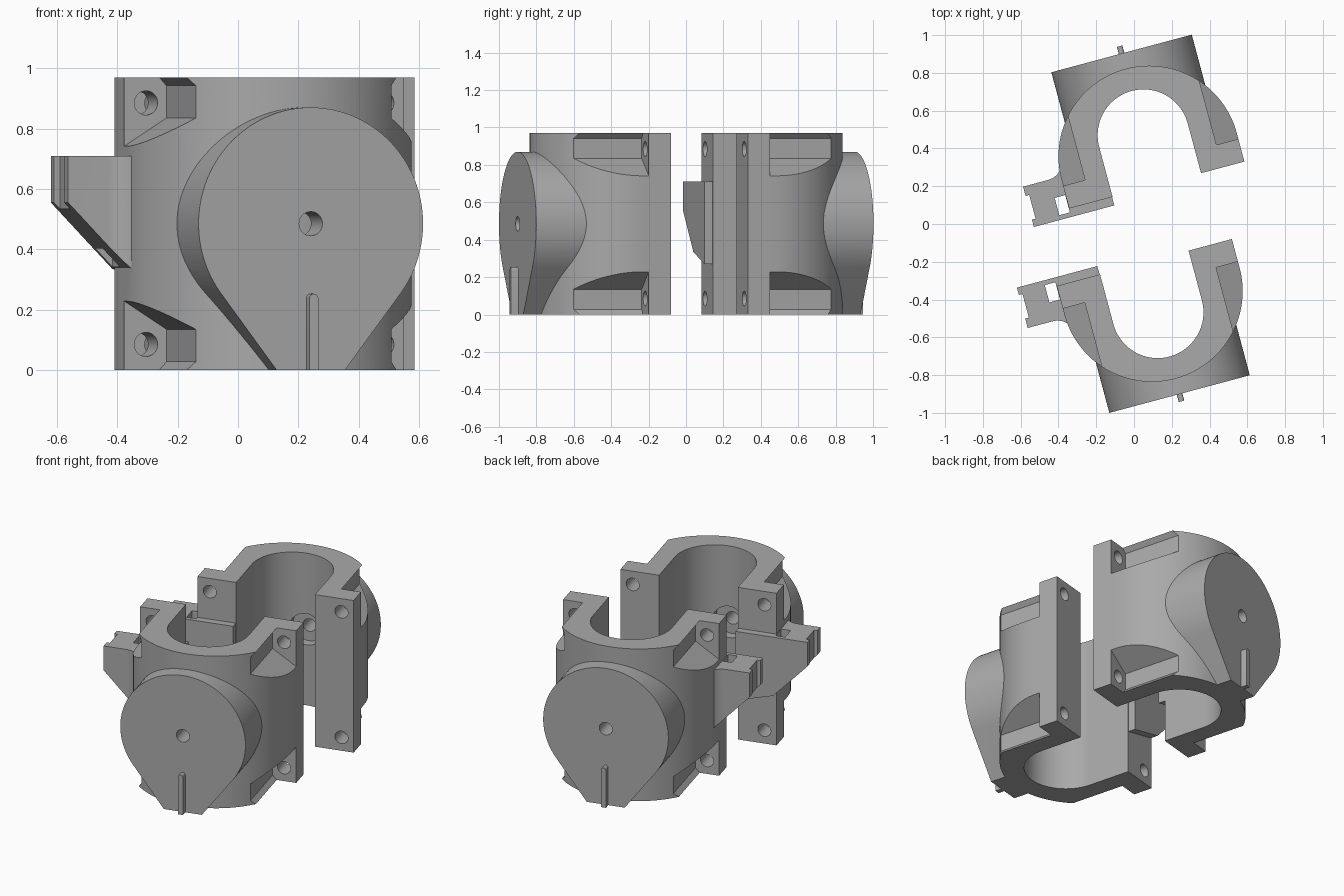
import bpy, bmesh, math
from mathutils import Matrix

if "Cube" in bpy.data.objects:
    bpy.data.objects.remove(bpy.data.objects["Cube"])

H = 0.97            # height of the clamp
MID = H / 2
grey = bpy.data.materials.new("plain_grey")
grey.diffuse_color = (0.40, 0.40, 0.40, 1)
grey.use_nodes = True
grey.node_tree.nodes["Principled BSDF"].inputs["Base Color"].default_value = grey.diffuse_color


def arc(cx, cy, r, a0, a1, n):
    """Points on an arc, angles in degrees."""
    return [(cx + r * math.cos(math.radians(a0 + (a1 - a0) * i / n)),
             cy + r * math.sin(math.radians(a0 + (a1 - a0) * i / n))) for i in range(n + 1)]


def circle(cx, cy, r, n=32):
    return arc(cx, cy, r, 0, 360, n)[:-1]


def prism(name, pts, lo, hi, axis="z"):
    """Extrude a flat outline along z, or an (x, z) outline along y."""
    bm = bmesh.new()
    place = (lambda p, h: (p[0], p[1], h)) if axis == "z" else (lambda p, h: (p[0], h, p[1]))
    a = [bm.verts.new(place(p, lo)) for p in pts]
    b = [bm.verts.new(place(p, hi)) for p in pts]
    bm.faces.new(a)
    bm.faces.new(b)
    for i in range(len(pts)):
        j = (i + 1) % len(pts)
        bm.faces.new((a[i], a[j], b[j], b[i]))
    bmesh.ops.recalc_face_normals(bm, faces=bm.faces)
    me = bpy.data.meshes.new(name)
    bm.to_mesh(me)
    bm.free()
    ob = bpy.data.objects.new(name, me)
    bpy.context.collection.objects.link(ob)
    me.materials.append(grey)
    return ob


def combine(ob, tool, op):
    """Apply a boolean and remove the tool."""
    mod = ob.modifiers.new(op, "BOOLEAN")
    mod.operation, mod.object, mod.solver = op, tool, "EXACT"
    bpy.context.view_layer.objects.active = ob
    bpy.ops.object.modifier_apply(modifier=mod.name)
    bpy.data.objects.remove(tool, do_unlink=True)


def rect(x0, y0, x1, y1):
    return [(x0, y0), (x1, y0), (x1, y1), (x0, y1)]


# Shell body: rounded front, flat sides running to the split face
half = prism("front_half", [(-0.48, -0.211)] + arc(0, -0.368, 0.48, 180, 360, 72)
             + [(0.48, -0.211)], 0, H)

# Bolt pockets in the four corners, with a sloping floor and a small lip
for sx in (-1, 1):
    for top in (False, True):
        section = [(0.335, 0.835), (0.335, 0.942), (0.36, H), (0.36, 1.1),
                   (0.7, 1.1), (0.7, 0.60)]
        pts = [(sx * x, z if top else H - z) for x, z in section]
        combine(half, prism("pocket", pts, -1.2, -0.335, "y"), "DIFFERENCE")

# Teardrop boss on the front
boss = arc(0, MID, 0.385, -37, 217, 72) + [(-0.117, 0), (0.117, 0)]
combine(half, prism("boss", boss, -0.932, -0.45, "y"), "UNION")

# Side clip and raised tab, with a slanted underside
plan = [(-0.686, -0.165), (-0.245, -0.165), (-0.245, -0.26), (-0.40, -0.30), (-0.40, -0.50),
        (-0.452, -0.485)] + arc(-0.549, -0.486, 0.10, 15, 90, 10) + [(-0.686, -0.386)]
clip = prism("clip", plan, 0.2, 0.71)
under = [(-0.8, 0.674), (-0.475, 0.335), (-0.235, 0.267), (-0.235, 0.1), (-0.8, 0.1)]
combine(clip, prism("slant", under, -1, 0.2, "y"), "DIFFERENCE")
combine(half, clip, "UNION")
combine(half, prism("slot", rect(-0.54, -0.285, -0.482, -0.19), 0.1, 0.9), "DIFFERENCE")
combine(half, prism("notch", rect(-0.8, -0.335, -0.666, -0.205), 0.1, 0.9), "DIFFERENCE")

# Main bore, centre hole and its inner counterbore
bore = [(-0.2425, 0.1)] + arc(0, -0.484, 0.2425, 180, 360, 64) + [(0.2425, 0.1)]
combine(half, prism("bore", bore, -0.2, 1.2), "DIFFERENCE")
combine(half, prism("counterbore", circle(0, MID, 0.10, 48), -0.785, -0.5, "y"), "DIFFERENCE")
combine(half, prism("centre_hole", circle(0, MID, 0.04), -1.2, -0.5, "y"), "DIFFERENCE")

# Bolt holes through the flanges
for x in (-0.405, 0.405):
    for z in (0.085, H - 0.085):
        combine(half, prism("bolt_hole", circle(x, z, 0.04), -0.4, 0, "y"), "DIFFERENCE")

# Pointer rib on the boss face
rib = prism("front_rib", [(-0.015, 0), (0.015, 0)] + arc(0, 0.238, 0.015, 0, 180, 10),
            -0.972, -0.925, "y")

# Turn the front half, and mirror a shifted copy for the back half
turn = Matrix.Rotation(math.radians(15), 4, "Z")
mirror = Matrix.Translation((0.17, -0.043, 0)) @ Matrix.Diagonal((1, -1, 1, 1))
for ob in (half, rib):
    copy = bpy.data.objects.new(ob.name.replace("front", "back"), ob.data.copy())
    bpy.context.collection.objects.link(copy)
    copy.data.transform(turn @ mirror)
    copy.data.flip_normals()
    ob.data.transform(turn)
    for o in (ob, copy):
        bpy.ops.object.select_all(action="DESELECT")
        o.select_set(True)
        bpy.context.view_layer.objects.active = o
        bpy.ops.object.shade_smooth_by_angle(angle=math.radians(25))
